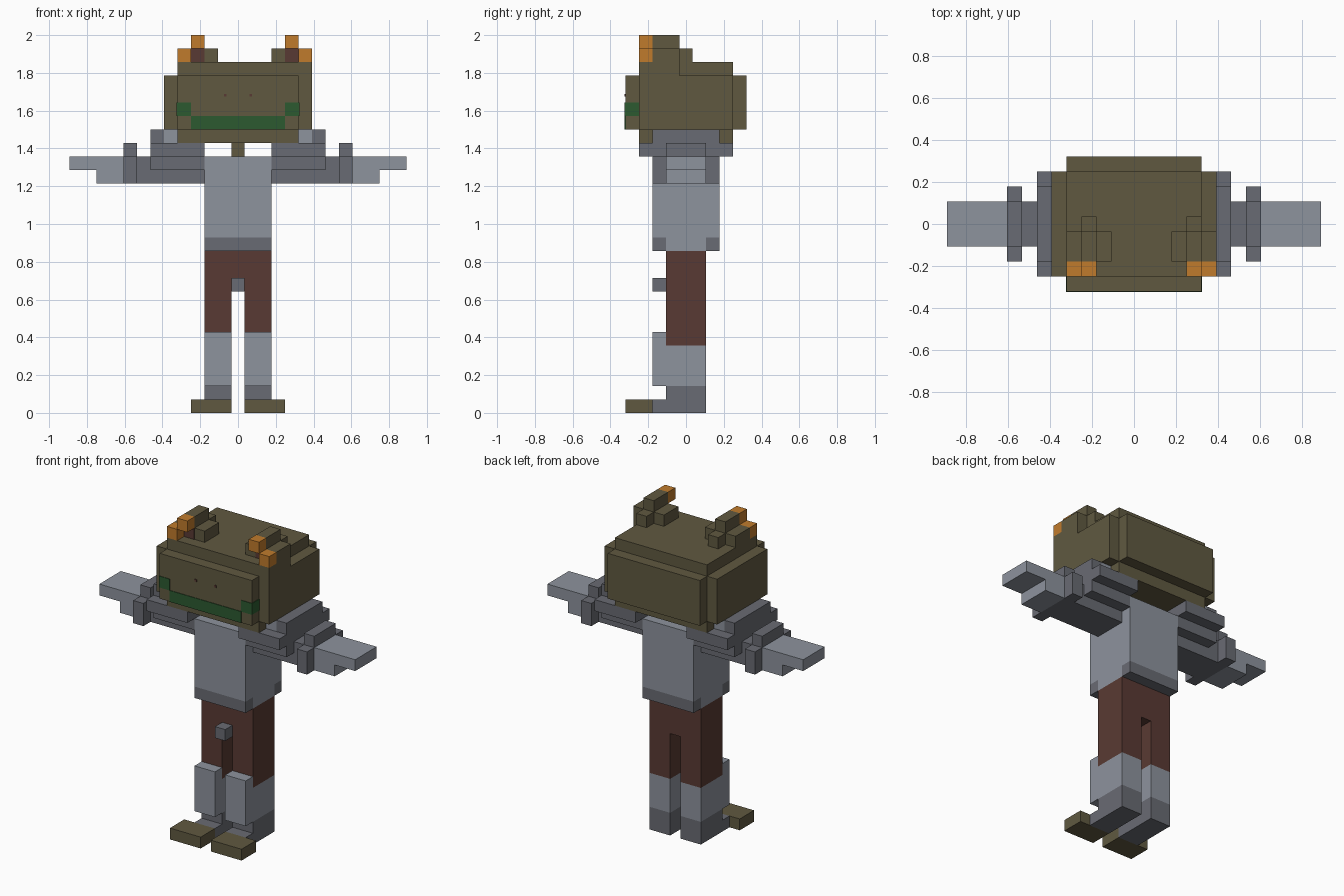
import bpy
import bmesh

if "Cube" in bpy.data.objects:
    bpy.data.objects.remove(bpy.data.objects["Cube"], do_unlink=True)

UNIT = 1 / 14  # size of one block


def linear(c):
    c /= 255
    return c / 12.92 if c <= 0.04045 else ((c + 0.055) / 1.055) ** 2.4


def material(name, hex_code):
    rgb = [linear(c) for c in bytes.fromhex(hex_code)]
    mat = bpy.data.materials.new(name)
    mat.use_nodes = True
    mat.diffuse_color = (*rgb, 1)
    mat.node_tree.nodes["Principled BSDF"].inputs["Base Color"].default_value = (*rgb, 1)
    return mat


olive = material("olive", "605940")
steel = material("light_grey", "8d939d")
iron = material("dark_grey", "696b73")
cloth = material("red_brown", "593a33")
orange = material("orange", "c07b2c")
green = material("green", "2c5a30")


def part(name, mat, *boxes):
    """One object made of boxes, each given as x0, x1, y0, y1, z0, z1 in blocks."""
    bm = bmesh.new()
    for x0, x1, y0, y1, z0, z1 in boxes:
        verts = bmesh.ops.create_cube(bm, size=1)["verts"]
        for v in verts:
            v.co.x = (x1 if v.co.x > 0 else x0) * UNIT
            v.co.y = (y1 if v.co.y > 0 else y0) * UNIT
            v.co.z = (z1 if v.co.z > 0 else z0) * UNIT
    mesh = bpy.data.meshes.new(name)
    bm.to_mesh(mesh)
    bm.free()
    mesh.materials.append(mat)
    obj = bpy.data.objects.new(name, mesh)
    bpy.context.collection.objects.link(obj)
    return obj


def pair(name, mat, *boxes):
    """The same part on both sides of the body."""
    part("left_" + name, mat, *boxes)
    part("right_" + name, mat, *[(-b[1], -b[0], *b[2:]) for b in boxes])


# Head: core with raised front, back and side panels
part("head", olive,
     (-4.5, 4.5, -3.5, 3.5, 20, 26),
     (-4.5, 4.5, -4.5, 4.5, 21, 25),
     (-5.5, 5.5, -3.5, 3.5, 21, 25))
part("neck", olive, (-.5, .5, -.5, .5, 19, 20))

# Face: mouth line, mouth corners and small eyes
part("mouth", green, (-3.5, 3.5, -4.55, -4.4, 21, 22))
pair("mouth_corner", green, (3.5, 4.55, -4.55, -3.5, 22, 23))
pair("eye", cloth, (.85, 1.05, -4.55, -4.4, 23.45, 23.65))

# Ears: x is the middle of the tall column, s points outward
for side, x, s in (("left", 4, 1), ("right", -3, -1)):
    def column(offset, *rest):
        cx = x + s * offset
        return (cx - .5, cx + .5, *rest)

    part(side + "_ear", olive,
         column(0, -2.5, -.5, 26, 28),
         column(0, -.5, .5, 26, 27),
         column(1, -2.5, -.5, 26, 27),
         column(-1, -2.5, -.5, 26, 27))
    part(side + "_ear_tip", orange,
         column(0, -3.5, -2.5, 27, 28),
         column(1, -3.5, -2.5, 26, 27))
    part(side + "_ear_inside", cloth, column(0, -2.54, -2.4, 26, 27))
# The left ear overhangs the head and rests on the side panel
part("left_ear_base", olive, (4.5, 5.5, -3.5, -.5, 25, 26))

# Torso with a dark hem along the front and back
part("torso", steel,
     (-2.5, 2.5, -2.5, 2.5, 13, 19),
     (-2.5, 2.5, -1.5, 1.5, 12, 13))
part("hem", iron,
     (-2.5, 2.5, -2.5, -1.5, 12, 13),
     (-2.5, 2.5, 1.5, 2.5, 12, 13))

# Arms, held straight out
pair("sleeve", iron, (2.5, 7.5, -1.5, 1.5, 17, 19))
pair("shoulder_pad", iron,
     (2.5, 6.5, -2.5, 2.5, 18, 19),
     (2.5, 6.5, -3.5, 3.5, 19, 20),
     (5.5, 6.5, -2.5, 2.5, 20, 21))
pair("shoulder_lining", steel, (4.5, 5.5, -2.5, 2.5, 20, 21))
pair("cuff", iron,
     (7.5, 8.5, -2.5, 2.5, 17, 19),
     (7.5, 8.5, -1.5, 1.5, 19, 20))
pair("forearm", steel, (8.5, 10.5, -1.5, 1.5, 17, 19))
pair("hand", steel, (10.5, 12.5, -1.5, 1.5, 18, 19))

# Trousers and buckle
part("trousers", cloth, (-2.5, 2.5, -1.5, 1.5, 9, 12))
pair("trouser_leg", cloth, (.5, 2.5, -1.5, 1.5, 5, 9))
part("buckle", iron, (-.5, .5, -2.5, -1.5, 9, 10))

# Boots with shin guards and wide toes
pair("shin", steel, (.5, 2.5, -1.5, 1.5, 2, 5))
pair("shin_guard", steel, (.5, 2.5, -2.5, -1.5, 2, 6))
pair("boot", iron,
     (.5, 2.5, -1.5, 1.5, 0, 2),
     (.5, 2.5, -2.5, -1.5, 0, 1))
pair("toe", olive, (.5, 3.5, -4.5, -2.5, 0, 1))
